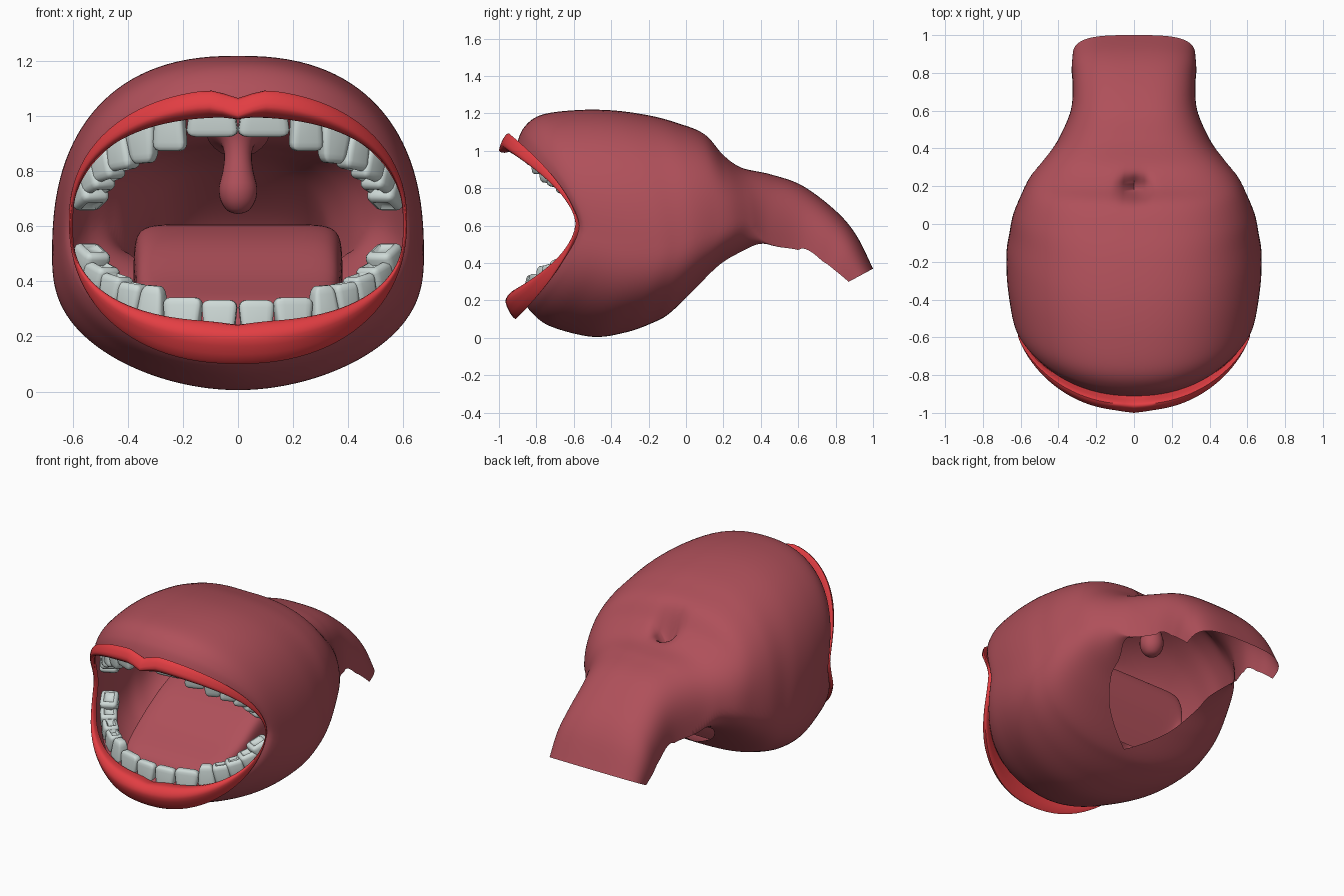
import bpy, bmesh, math
from mathutils import Matrix, Vector

if "Cube" in bpy.data.objects:
    bpy.data.objects.remove(bpy.data.objects["Cube"])


def material(name, rgb):
    m = bpy.data.materials.new(name)
    m.diffuse_color = (*rgb, 1)
    m.use_nodes = True
    m.node_tree.nodes["Principled BSDF"].inputs["Base Color"].default_value = m.diffuse_color
    return m


FLESH = material("flesh", (0.43, 0.08, 0.102))
LIP = material("lip red", (0.77, 0.048, 0.056))
ENAMEL = material("enamel", (0.62, 0.70, 0.68))


def finish(name, bm, mat, angle=50):
    bmesh.ops.remove_doubles(bm, verts=bm.verts, dist=0.0005)
    bmesh.ops.recalc_face_normals(bm, faces=bm.faces)
    me = bpy.data.meshes.new(name)
    bm.to_mesh(me)
    bm.free()
    me.materials.append(mat)
    ob = bpy.data.objects.new(name, me)
    bpy.context.collection.objects.link(ob)
    bpy.ops.object.select_all(action='DESELECT')
    ob.select_set(True)
    bpy.context.view_layer.objects.active = ob
    bpy.ops.object.shade_smooth_by_angle(angle=math.radians(angle))
    return ob


def loft(rings):
    bm = bmesh.new()
    vs = [[bm.verts.new(p) for p in r] for r in rings]
    for a, b in zip(vs, vs[1:]):
        for i in range(len(a) - 1):
            bm.faces.new((a[i], a[i + 1], b[i + 1], b[i]))
    return bm


def smooth_rows(rows, steps):
    """Catmull-Rom interpolation of parameter rows."""
    out, n = [], len(rows) - 1
    for i in range(n):
        p = [rows[min(max(i + k, 0), n)] for k in (-1, 0, 1, 2)]
        for j in range(steps):
            t = j / steps
            out.append([0.5 * (2 * b + (c - a) * t + (2 * a - 5 * b + 4 * c - d) * t * t
                               + (3 * b - a - 3 * c + d) * t ** 3) for a, b, c, d in zip(*p)])
    return out + [list(rows[-1])]


def ring(row, e, p, n=72, low=0):
    """Superellipse ring: y and z at top, side, bottom, half width, opening."""
    yt, ys, yb, zt, zs, zb, w, a = row
    pts = []
    for i in range(n + 1):
        t = (2 * i / n - 1) * math.pi * min(a, 1)
        s, c = math.sin(t), math.cos(t)
        k = abs(c)
        ee = e if c > 0 else e + low * k
        x = w * math.copysign(abs(s) ** ee, s) if abs(s) > 1e-6 else 0
        y1, z1 = (yt, zt) if c > 0 else (yb, zb)
        pts.append(Vector((x, ys + (y1 - ys) * k ** p, zs + (z1 - zs) * k ** ee)))
    return pts


# Outer shell: cheeks, palate and the throat trough open below
SHELL = [
    (-.91, -.57, -.87, 1.02, .60, .20, .605, 1), (-.87, -.54, -.82, 1.12, .58, .13, .63, 1),
    (-.78, -.46, -.72, 1.19, .55, .06, .65, 1), (-.60, -.30, -.50, 1.217, .51, .006, .672, 1),
    (-.40, -.15, -.32, 1.217, .49, .03, .675, 1), (-.20, -.05, -.18, 1.19, .50, .08, .66, 1),
    (-.05, .05, -.09, 1.15, .54, .13, .64, 1), (.10, .15, .05, 1.09, .57, .26, .60, .91),
    (.20, .25, .17, .98, .60, .37, .55, .84), (.30, .35, .28, .91, .60, .43, .47, .77),
    (.45, .45, .45, .875, .50, .49, .40, .56), (.62, .60, .60, .815, .47, .46, .335, .5),
    (.80, .73, .73, .68, .41, .40, .325, .5), (.91, .81, .81, .55, .35, .35, .33, .5),
    (1.0, .87, .87, .37, .30, .30, .325, .5)]
rows = smooth_rows(SHELL, 8)
rings = []
for i, r in enumerate(rows):
    f = i / (len(rows) - 1)
    low = .3 * max(0, 1 - 2 * f) * min(1, f * 6)
    rings.append(ring(r, .91 - .31 * f, 1.45 - .85 * f, 120, low))
for r in rings:
    for v in r:      # deep dent above the uvula
        if v.z > .8:
            v.z -= .16 * math.exp(-(v.x ** 2 + (v.y - .19) ** 2) / .0032)
finish("mouth_shell", loft(rings), FLESH, 80)

# Lips: curled band with a notch above and a small dip below
LIPS = [
    (-.90, -.56, -.86, 1.00, .60, .25, .600, 1), (-.95, -.58, -.93, 1.00, .60, .25, .604, 1),
    (-.99, -.59, -.965, 1.04, .61, .19, .610, 1), (-.955, -.585, -.91, 1.10, .62, .10, .615, 1),
    (-.91, -.57, -.87, 1.02, .60, .20, .605, 1)]
rings = []
rows = smooth_rows(LIPS, 4)
for i, r in enumerate(rows):
    u = i / (len(rows) - 1)
    pts = ring(r, .79 + .12 * min(1, u * 1.5), 1.45, 96)
    for v in pts:
        g = math.exp(-(v.x / .06) ** 2)
        if v.z > .8:
            v.z -= .04 * g * max(0, math.sin(math.pi * (u - .2) / .8))
            v.y -= .01 * g * math.sin(math.pi * u)
        else:
            v.z -= .02 * g * max(0, 1 - 2.2 * u)
    rings.append(pts)
finish("lips", loft(rings), LIP, 70)

# Tongue: y, top z, base z, half width
TONGUE = [
    (-.76, .22, .18, .12), (-.74, .28, .18, .24), (-.68, .335, .17, .32), (-.50, .42, .16, .365),
    (-.30, .54, .15, .375), (-.12, .60, .18, .38), (-.02, .59, .25, .375), (0, .45, .25, .35),
    (-.05, .27, .20, .27), (-.09, .17, .16, .15)]
rings = [ring((y, y, y, zt, zb, zb, w, .5), .2, 1, 60) for y, zt, zb, w in smooth_rows(TONGUE, 4)]
finish("tongue", loft(rings), FLESH)

# Uvula: drop-shaped lathe whose flared top follows the sloping palate
PROFILE = [(.645, .001), (.655, .035), (.69, .062), (.74, .07), (.80, .056), (.86, .05),
           (.91, .065), (.96, .12)]
rings = []
for z, r in smooth_rows(PROFILE, 3):
    k = max(0, (z - .80) / .16)
    rings.append([(r * math.cos(a), .16 + .03 * k + r * math.sin(a), z - .9 * k * r * math.sin(a))
                  for a in (2 * math.pi * i / 24 for i in range(25))])
finish("uvula", loft(rings), FLESH, 80)


def arch(x):
    """Depth of dental arch at x, plus tangent angle."""
    q = math.asin(max(-1, min(1, x / .58)))
    return -.36 - .47 * math.cos(q), math.atan2(.47 * math.sin(q), .58 * math.cos(q))


# Teeth: x, middle z, width, height, depth for one half of each jaw
LOWER = [(.067, .27, .13, .125, .06), (.20, .28, .145, .125, .06), (.31, .315, .105, .14, .07),
         (.385, .335, .105, .12, .08), (.445, .37, .105, .11, .09), (.50, .415, .12, .10, .10),
         (.535, .475, .13, .10, .105)]
UPPER = [(.093, .985, .19, .12, .06), (.247, .945, .125, .14, .06), (.345, .905, .12, .15, .07),
         (.42, .87, .11, .13, .08), (.475, .825, .11, .12, .09), (.515, .775, .12, .11, .10),
         (.54, .725, .12, .11, .11)]


def teeth(name, table, up):
    bm = bmesh.new()
    for side in (-1, 1):
        for i, (x, z, w, h, d) in enumerate(table):
            t = bmesh.new()
            bmesh.ops.create_cube(t, size=1)
            bmesh.ops.bevel(t, geom=t.edges[:], offset=.22, segments=3, profile=.5, affect='EDGES')
            if i > 2:    # hollow chewing surface
                top = max(t.faces, key=lambda f: f.calc_center_median().z * f.calc_area())
                bmesh.ops.inset_region(t, faces=[top], thickness=.15, depth=-.12)
            for v in t.verts:
                k = .92 + .2 * v.co.z
                if i == 2:           # pointed canine
                    k = 1 - .5 * max(0, v.co.z + .1)
                v.co = Vector((v.co.x * w * k, v.co.y * d * (1 - .4 * v.co.z * (i < 3)), v.co.z * h * up))
            y, a = arch(side * x)
            # back teeth lean along the rising arch
            lean = Matrix.Rotation(-side * up * .08 * max(0, i - 1), 4, 'Y')
            t.transform(Matrix.Translation((side * x, y, z)) @ Matrix.Rotation(a, 4, 'Z') @ lean)
            bmesh.ops.recalc_face_normals(t, faces=t.faces)
            me = bpy.data.meshes.new("tmp")
            t.to_mesh(me)
            t.free()
            bm.from_mesh(me)
            bpy.data.meshes.remove(me)
    finish(name, bm, ENAMEL, 50)


# Gums: rounded ridge at the tooth roots
def gum(name, table, up):
    half = [(x, z - up * h * .5) for x, z, w, h, d in table]
    path = [(-x, z) for x, z in reversed(half)] + half
    rings = []
    for x, z in smooth_rows(path, 4):
        y, a = arch(x)
        rings.append([(x - .045 * math.cos(b) * math.sin(a), y + .045 * math.cos(b) * math.cos(a),
                       z + .035 * math.sin(b)) for b in (2 * math.pi * j / 12 for j in range(13))])
    finish(name, loft(rings), FLESH)


for label, table, up in (("lower", LOWER, 1), ("upper", UPPER, -1)):
    teeth(label + "_teeth", table, up)
    gum(label + "_gum", table, up)
